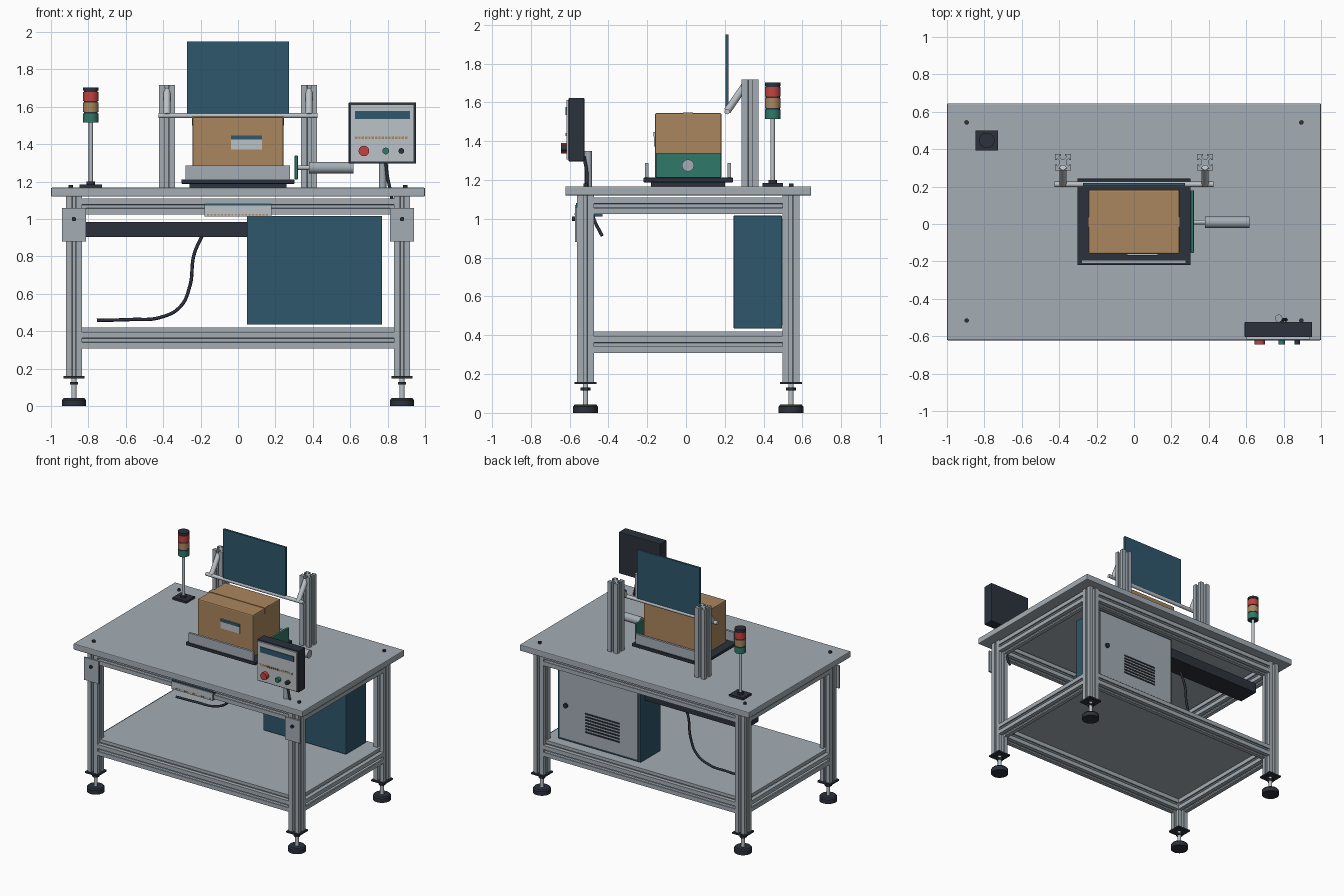
import bpy, bmesh, math
from mathutils import Vector

if "Cube" in bpy.data.objects:
    bpy.data.objects.remove(bpy.data.objects["Cube"])

def mat(name, rgb):
    m = bpy.data.materials.new(name)
    m.diffuse_color = (*rgb, 1)
    m.use_nodes = True
    m.node_tree.nodes["Principled BSDF"].inputs["Base Color"].default_value = m.diffuse_color
    return m

STEEL = mat("aluminium grey", (0.37, 0.42, 0.46))
LIGHT = mat("light grey", (0.50, 0.54, 0.57))
BLUE = mat("steel blue", (0.028, 0.095, 0.15))
DARK = mat("charcoal", (0.025, 0.031, 0.045))
TAN = mat("cardboard tan", (0.40, 0.24, 0.11))
GREEN = mat("signal green", (0.03, 0.19, 0.145))
RED = mat("signal red", (0.55, 0.055, 0.05))

def finish(name, bm, material, smooth=False):
    me = bpy.data.meshes.new(name)
    bmesh.ops.recalc_face_normals(bm, faces=bm.faces)
    bm.to_mesh(me)
    bm.free()
    ob = bpy.data.objects.new(name, me)
    bpy.context.collection.objects.link(ob)
    me.materials.append(material)
    if smooth:
        bpy.ops.object.select_all(action='DESELECT')
        ob.select_set(True)
        bpy.context.view_layer.objects.active = ob
        bpy.ops.object.shade_smooth_by_angle(angle=math.radians(35))
    return ob

def box(name, x, y, z, material, bevel=0.0):
    """Box from (min, max) ranges on each axis."""
    bm = bmesh.new()
    bmesh.ops.create_cube(bm, size=1)
    for v in bm.verts:
        v.co = [r[0] + (c + 0.5) * (r[1] - r[0]) for r, c in zip((x, y, z), v.co)]
    if bevel:
        bmesh.ops.bevel(bm, geom=bm.edges[:], offset=bevel, segments=2, affect='EDGES', profile=0.5)
    return finish(name, bm, material)

def rod(name, a, b, r, material, r2=None, segs=24):
    """Cylinder or cone between two points."""
    a, b = Vector(a), Vector(b)
    bm = bmesh.new()
    bmesh.ops.create_cone(bm, cap_ends=True, segments=segs, radius1=r,
                          radius2=r if r2 is None else r2, depth=(b - a).length)
    q = (b - a).to_track_quat('Z', 'Y').to_matrix().to_4x4()
    q.translation = (a + b) / 2
    bmesh.ops.transform(bm, matrix=q, verts=bm.verts)
    return finish(name, bm, material, True)

def slotted(name, a, b, material=STEEL, h=0.043):
    """Square extrusion with a T-slot in each side."""
    a, b = Vector(a), Vector(b)
    side = [(h, -h), (h, -0.011), (h - 0.01, -0.011), (h - 0.01, -0.021), (h - 0.025, -0.009),
            (h - 0.025, 0.009), (h - 0.01, 0.021), (h - 0.01, 0.011), (h, 0.011)]
    bm = bmesh.new()
    vs = []
    for k in range(4):
        c, s = round(math.cos(k * math.pi / 2)), round(math.sin(k * math.pi / 2))
        vs += [bm.verts.new((x * c - y * s, x * s + y * c, 0)) for x, y in side]
    f = bm.faces.new(vs)
    ext = bmesh.ops.extrude_face_region(bm, geom=[f])
    top = [v for v in ext['geom'] if isinstance(v, bmesh.types.BMVert)]
    bmesh.ops.translate(bm, verts=top, vec=(0, 0, (b - a).length))
    q = (b - a).to_track_quat('Z', 'Y').to_matrix().to_4x4()
    q.translation = a
    bmesh.ops.transform(bm, matrix=q, verts=bm.verts)
    return finish(name, bm, material)

def cable(name, pts, r):
    cu = bpy.data.curves.new(name, 'CURVE')
    cu.dimensions = '3D'
    cu.bevel_depth, cu.bevel_resolution, cu.use_fill_caps = r, 2, True
    sp = cu.splines.new('BEZIER')
    sp.bezier_points.add(len(pts) - 1)
    for p, co in zip(sp.bezier_points, pts):
        p.co = co
        p.handle_left_type = p.handle_right_type = 'AUTO'
    ob = bpy.data.objects.new(name, cu)
    bpy.context.collection.objects.link(ob)
    cu.materials.append(DARK)

LX, YF, YB = 0.877, -0.518, 0.541   # leg centres

# Table top and lower shelf
box("table_top", (-1, 1), (-0.622, 0.645), (1.12, 1.168), STEEL, 0.006)
box("lower_shelf", (-0.885, 0.885), (YF - 0.005, YB + 0.005), (0.395, 0.42), STEEL)

# Legs, levelling feet, table bolts
for sx in (-1, 1):
    x = sx * LX
    for y in (YF, YB):
        slotted("leg", (x, y, 0.16), (x, y, 1.12))
        box("leg_end_plate", (x - 0.056, x + 0.056), (y - 0.056, y + 0.056), (0.148, 0.16), DARK)
        rod("foot_nut", (x, y, 0.115), (x, y, 0.13), 0.026, DARK, segs=6)
        rod("foot_stem", (x, y, 0.03), (x, y, 0.15), 0.014, LIGHT)
        rod("foot_pad", (x, y, 0), (x, y, 0.032), 0.064, DARK, segs=32)
        rod("foot_pad_top", (x, y, 0.032), (x, y, 0.042), 0.064, DARK, 0.056, 32)
        by = y + 0.002
        rod("table_bolt", (sx * 0.895, by, 1.165), (sx * 0.895, by, 1.182), 0.012, DARK, segs=12)
    # Front corner plates
    box("corner_plate", (x - 0.064, x + 0.064), (-0.573, -0.561), (0.88, 1.058), STEEL)
    rod("corner_plate_bolt", (x, -0.587, 1.0), (x, -0.573, 1.0), 0.012, DARK, segs=12)

# Upper and lower rails
for z in (0.352, 1.067):
    for y in (YF, YB):
        slotted("long_rail", (-LX + 0.043, y, z), (LX - 0.043, y, z))
    for sx in (-1, 1):
        slotted("side_rail", (sx * LX, YF + 0.043, z), (sx * LX, YB - 0.043, z))

# Status unit on the front rail
box("rail_unit", (-0.18, 0.18), (-0.567, -0.43), (1.013, 1.083), BLUE)
box("rail_unit_face", (-0.18, 0.18), (-0.573, -0.567), (1.013, 1.072), LIGHT)
for i in range(18):
    x = -0.165 + i * 0.0185
    box("rail_unit_mark", (x, x + 0.01), (-0.575, -0.573), (1.02, 1.028), TAN)

# Cabinet with rear door, vents and lock
box("cabinet", (0.048, 0.77), (0.245, 0.495), (0.435, 1.017), BLUE, 0.004)
box("cabinet_door", (0.066, 0.752), (0.495, 0.508), (0.453, 1.0), STEEL)
for i in range(7):
    z = 0.55 + i * 0.024
    box("door_vent", (0.225, 0.52), (0.506, 0.513), (z, z + 0.011), DARK)
rod("door_lock", (0.69, 0.5, 0.72), (0.69, 0.522, 0.72), 0.018, DARK)

# Cable duct and hose
box("cable_duct", (-0.82, 0.05), (0.27, 0.44), (0.905, 0.983), DARK)
cable("hose", [(-0.19, 0.31, 0.915), (-0.235, 0.31, 0.81), (-0.258, 0.31, 0.64), (-0.31, 0.31, 0.53),
               (-0.42, 0.31, 0.473), (-0.57, 0.31, 0.463), (-0.755, 0.31, 0.458)], 0.009)

# Stack light
tx, ty = -0.787, 0.447
box("light_base", (tx - 0.06, tx + 0.06), (ty - 0.053, ty + 0.053), (1.168, 1.184), DARK)
rod("light_collar", (tx, ty, 1.184), (tx, ty, 1.2), 0.022, DARK)
rod("light_pole", (tx, ty, 1.18), (tx, ty, 1.52), 0.011, LIGHT)
rod("light_core", (tx, ty, 1.515), (tx, ty, 1.69), 0.037, DARK)
for n, z0, z1, m in (("green", 1.515, 1.564, GREEN), ("amber", 1.572, 1.622, TAN),
                     ("red", 1.63, 1.68, RED), ("cap", 1.686, 1.703, DARK)):
    rod("light_" + n, (tx, ty, z0), (tx, ty, z1), 0.041, m, segs=32)

# Gate: posts, arms, cross bar and shield
for sx in (-1, 1):
    x = sx * 0.38
    slotted("gate_post", (x, 0.33, 1.168), (x, 0.33, 1.717))
    rod("gate_arm", (x, 0.305, 1.69), (x, 0.212, 1.555), 0.019, LIGHT)
rod("gate_bar", (-0.425, 0.212, 1.553), (0.425, 0.212, 1.553), 0.014, LIGHT)
box("shield", (-0.272, 0.272), (0.204, 0.22), (1.562, 1.949), BLUE)

# Scale platform with fences
box("platform", (-0.303, 0.303), (-0.22, 0.243), (1.188, 1.212), DARK, 0.004)
box("platform_base", (-0.26, 0.26), (-0.18, 0.2), (1.165, 1.19), DARK)
for y in (-0.202, 0.222):
    box("fence", (-0.282, 0.278), (y - 0.009, y + 0.009), (1.21, 1.287), STEEL)

# Carton with tape and label
box("carton", (-0.242, 0.242), (-0.16, 0.183), (1.212, 1.545), TAN, 0.008)
box("carton_tape", (-0.245, 0.245), (-0.015, 0.037), (1.5, 1.549), TAN)
box("carton_label", (-0.037, 0.128), (-0.165, -0.16), (1.372, 1.447), LIGHT)
box("carton_label_band", (-0.037, 0.128), (-0.168, -0.165), (1.425, 1.447), BLUE)

# Pusher
box("pusher_plate", (0.303, 0.32), (-0.155, 0.18), (1.212, 1.34), GREEN, 0.003)
rod("pusher_rod", (0.32, 0.01, 1.275), (0.39, 0.01, 1.275), 0.012, LIGHT)
rod("pusher_cylinder", (0.38, 0.01, 1.275), (0.618, 0.01, 1.275), 0.031, STEEL, segs=32)

# Control panel
rod("panel_post", (0.773, -0.504, 1.168), (0.773, -0.504, 1.35), 0.02, STEEL)
box("panel_body", (0.592, 0.952), (-0.605, -0.524), (1.296, 1.623), DARK, 0.004)
box("panel_face", (0.602, 0.942), (-0.617, -0.605), (1.306, 1.613), LIGHT)
box("panel_display", (0.626, 0.92), (-0.622, -0.617), (1.535, 1.577), BLUE)
for i in range(16):
    x = 0.626 + i * 0.0178
    box("panel_mark", (x, x + 0.012), (-0.62, -0.617), (1.428, 1.442), TAN)
for n, x, r, m in (("stop", 0.673, 0.028, RED), ("start", 0.79, 0.018, GREEN), ("reset", 0.873, 0.015, DARK)):
    rod(n + "_button", (x, -0.617, 1.364), (x, -0.645, 1.364), r, m)
cable("panel_cable", [(0.79, -0.525, 1.32), (0.797, -0.512, 1.24), (0.815, -0.51, 1.15),
                      (0.84, -0.475, 1.0), (0.85, -0.432, 0.912)], 0.009)
